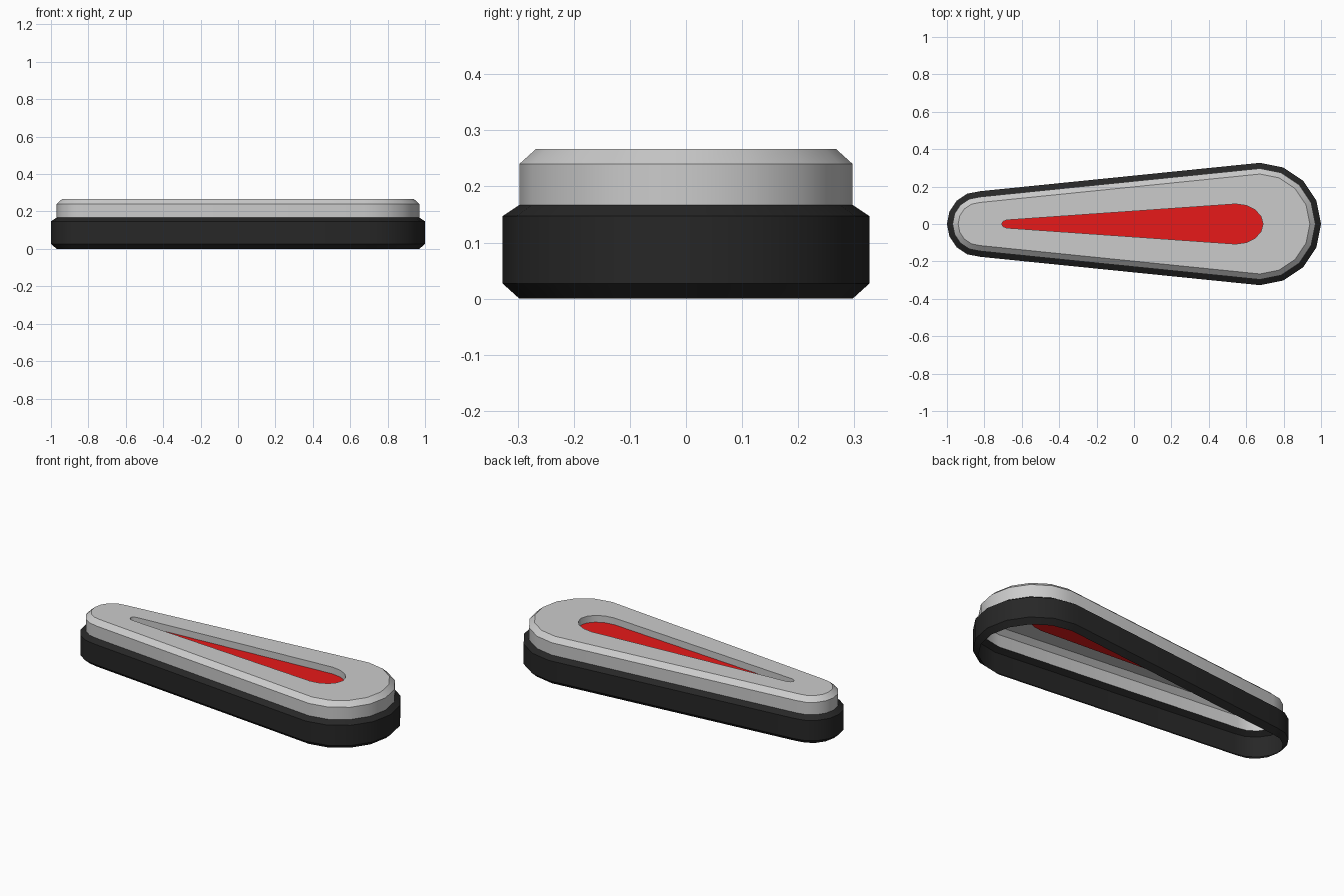
import bpy
import math

if "Cube" in bpy.data.objects:
    bpy.data.objects.remove(bpy.data.objects["Cube"])


def teardrop(z, big, small, steps=8):
    """Tapered loop, counter-clockwise. big/small = (centre x, radius x, radius y)."""
    pts = []
    for (cx, rx, ry), start in ((big, -math.pi / 2), (small, math.pi / 2)):
        for i in range(steps + 1):
            a = start + math.pi * i / steps
            pts.append((cx + rx * math.cos(a), ry * math.sin(a), z))
    return pts


def body(z, inset):
    return teardrop(z, (0.673, 0.327 - inset, 0.327 - inset),
                    (-0.825, 0.175 - inset, 0.175 - inset))


def slot(z):
    return teardrop(z, (0.545, 0.145, 0.107), (-0.67, 0.036, 0.022))


def loft(name, loops, colour=None, cap=False):
    """Skin successive loops into a shell, optionally closing the last one."""
    n = len(loops[0])
    verts = [p for loop in loops for p in loop]
    faces = []
    for k in range(len(loops) - 1):
        for i in range(n):
            j = (i + 1) % n
            faces.append((k * n + i, k * n + j, (k + 1) * n + j, (k + 1) * n + i))
    if cap:
        faces.append(tuple(range(len(verts) - n, len(verts))))
    mesh = bpy.data.meshes.new(name)
    mesh.from_pydata(verts, [], faces)
    mesh.update()
    obj = bpy.data.objects.new(name, mesh)
    bpy.context.collection.objects.link(obj)
    if colour:
        mat = bpy.data.materials.new(name + "_colour")
        mat.diffuse_color = colour
        mat.use_nodes = True
        mat.node_tree.nodes["Principled BSDF"].inputs["Base Color"].default_value = mat.diffuse_color
        mesh.materials.append(mat)
    bpy.ops.object.select_all(action='DESELECT')
    obj.select_set(True)
    bpy.context.view_layer.objects.active = obj
    bpy.ops.object.shade_smooth_by_angle(angle=math.radians(30))
    return obj


# Black lower band, open underneath, chamfered top and bottom
loft("base_band",
     [body(0.0, 0.03), body(0.027, 0.0), body(0.147, 0.0), body(0.167, 0.03)],
     (0.02, 0.02, 0.02, 1))

# Grey cover: wall, chamfer, top face and the sides of the recess
loft("cover",
     [body(0.167, 0.03), body(0.24, 0.03), body(0.267, 0.06),
      slot(0.267), slot(0.227)])

# Red floor of the recess
loft("inlay", [slot(0.227)], (0.8, 0.01, 0.01, 1), cap=True)
